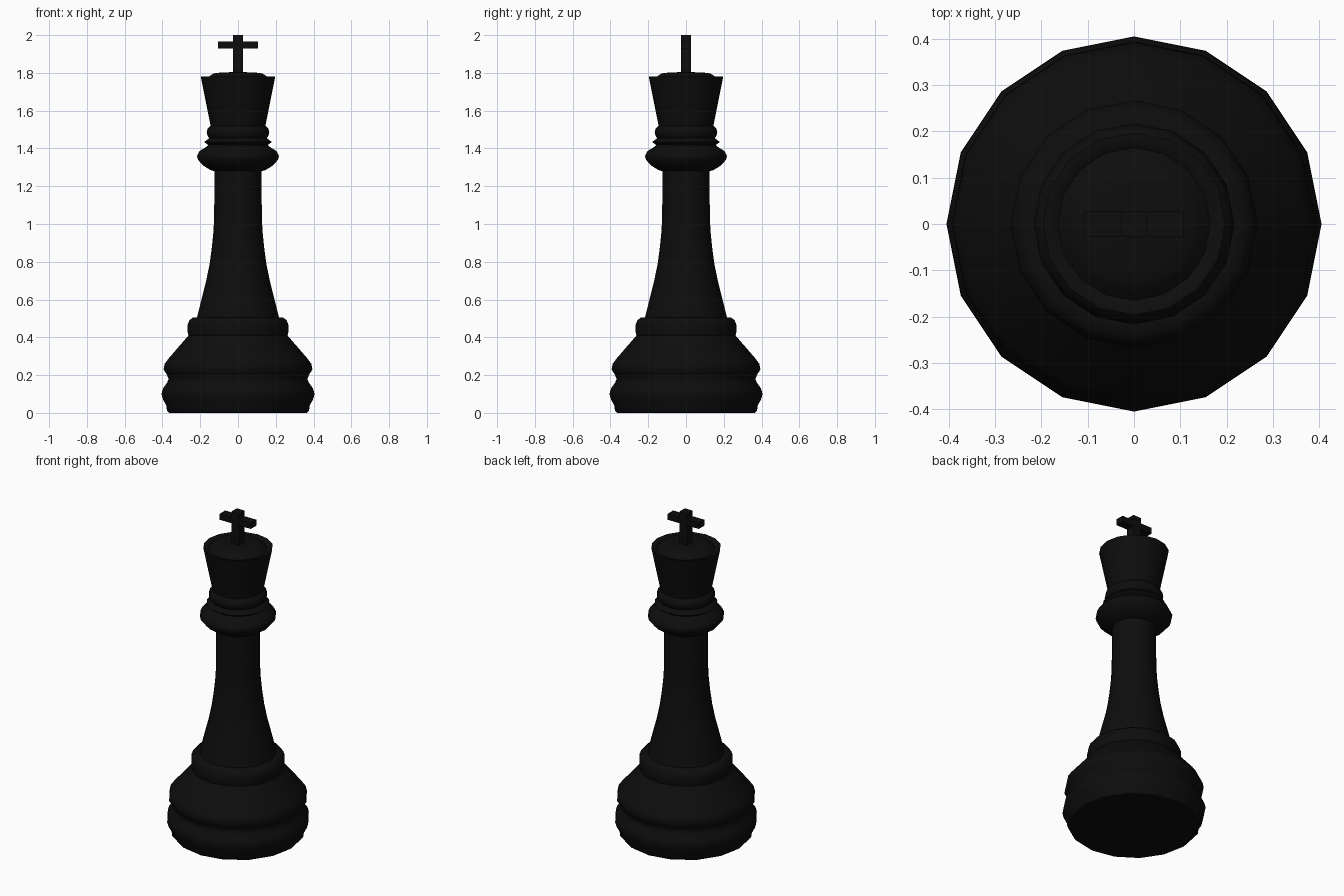
import bpy, bmesh, math

if "Cube" in bpy.data.objects:
    bpy.data.objects.remove(bpy.data.objects["Cube"])

SIDES = 16
black = bpy.data.materials.new("black lacquer")
black.diffuse_color = (0.004, 0.004, 0.004, 1)
black.use_nodes = True
black.node_tree.nodes["Principled BSDF"].inputs["Base Color"].default_value = black.diffuse_color


def finish(name, bm, angle):
    bmesh.ops.recalc_face_normals(bm, faces=bm.faces)
    me = bpy.data.meshes.new(name)
    bm.to_mesh(me)
    bm.free()
    me.materials.append(black)
    ob = bpy.data.objects.new(name, me)
    bpy.context.collection.objects.link(ob)
    bpy.ops.object.select_all(action='DESELECT')
    ob.select_set(True)
    bpy.context.view_layer.objects.active = ob
    if angle:
        bpy.ops.object.shade_smooth_by_angle(angle=math.radians(angle))
    return ob


def lathe(name, profile):
    """Spin (radius, z) points round the z axis; radius 0 makes a pole."""
    bm = bmesh.new()
    rings = []
    for r, z in profile:
        if r == 0:
            rings.append([bm.verts.new((0, 0, z))] * SIDES)
        else:
            rings.append([bm.verts.new((r * math.cos(2 * math.pi * i / SIDES),
                                        r * math.sin(2 * math.pi * i / SIDES), z))
                          for i in range(SIDES)])
    for a, b in zip(rings, rings[1:]):
        for i in range(SIDES):
            j = (i + 1) % SIDES
            bm.faces.new(list(dict.fromkeys((a[i], a[j], b[j], b[i]))))
    return finish(name, bm, 45)


# Moulded foot with two swellings and a ring on top
lathe("base", [(0, 0), (0.365, 0), (0.376, 0.012), (0.38, 0.04), (0.397, 0.07),
               (0.405, 0.10), (0.397, 0.13), (0.375, 0.16), (0.367, 0.18),
               (0.378, 0.205), (0.394, 0.23), (0.388, 0.26), (0.37, 0.285),
               (0.262, 0.41), (0.267, 0.43), (0.267, 0.465), (0.258, 0.49),
               (0.24, 0.504), (0.217, 0.505)])

# Tapering stem
lathe("stem", [(0.217, 0.505), (0.191, 0.61), (0.168, 0.70), (0.15, 0.79),
               (0.138, 0.88), (0.13, 0.96), (0.126, 1.04), (0.125, 1.28)])

# Stacked collar rings
lathe("collar", [(0.125, 1.28), (0.145, 1.285), (0.185, 1.31), (0.212, 1.34),
                 (0.217, 1.36), (0.205, 1.385), (0.165, 1.41), (0.158, 1.418),
                 (0.179, 1.434), (0.152, 1.455), (0.16, 1.465), (0.166, 1.485),
                 (0.16, 1.507), (0.145, 1.52)])

# Flared head with a low dome set inside the rim
lathe("head", [(0.145, 1.52), (0.197, 1.78), (0.182, 1.78), (0.165, 1.77),
               (0.147, 1.785), (0.13, 1.797), (0.09, 1.802), (0, 1.805)])


# Cross finial as one extruded plus-shaped outline
def cross():
    w, a, z0, z1, z2, z3 = 0.027, 0.107, 1.79, 1.928, 1.965, 2.0
    half = [(w, z0), (w, z1), (a, z1), (a, z2), (w, z2), (w, z3)]
    outline = half + [(-x, z) for x, z in reversed(half)]
    bm = bmesh.new()
    face = bm.faces.new([bm.verts.new((x, -w, z)) for x, z in outline])
    ext = bmesh.ops.extrude_face_region(bm, geom=[face], use_keep_orig=True)
    bmesh.ops.translate(bm, vec=(0, 2 * w, 0),
                        verts=[g for g in ext["geom"] if isinstance(g, bmesh.types.BMVert)])
    finish("cross_finial", bm, 0)


cross()
